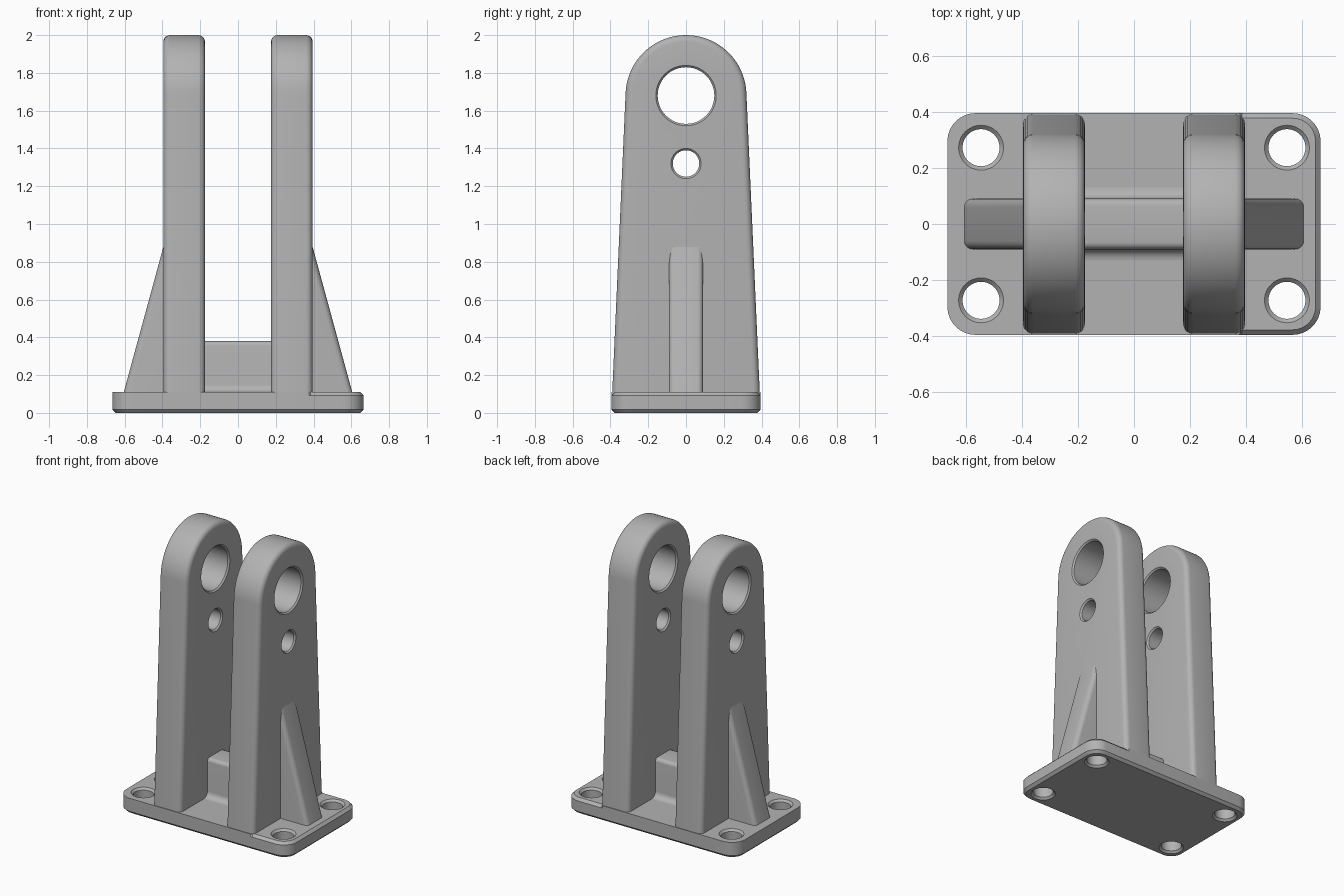
import bpy, bmesh
from math import pi, cos, sin, radians
from mathutils import Matrix

old = bpy.data.objects.get("Cube")
if old:
    bpy.data.objects.remove(old, do_unlink=True)

GREY = (0.45, 0.45, 0.45, 1)
metal = bpy.data.materials.new("plain grey metal")
metal.use_nodes = True
metal.diffuse_color = GREY
metal.node_tree.nodes["Principled BSDF"].inputs["Base Color"].default_value = GREY


def arc(cx, cy, r, start, end, steps):
    """Points on an arc, angles in degrees."""
    angles = [radians(start + (end - start) * i / steps) for i in range(steps + 1)]
    return [(cx + r * cos(a), cy + r * sin(a)) for a in angles]


def loft(name, rings):
    """Closed solid through matching rings of points."""
    bm = bmesh.new()
    loops = [[bm.verts.new(p) for p in ring] for ring in rings]
    n = len(loops[0])
    bm.faces.new(loops[0])
    bm.faces.new(loops[-1])
    for a, b in zip(loops, loops[1:]):
        for i in range(n):
            j = (i + 1) % n
            bm.faces.new((a[i], a[j], b[j], b[i]))
    bmesh.ops.recalc_face_normals(bm, faces=bm.faces)
    mesh = bpy.data.meshes.new(name)
    bm.to_mesh(mesh)
    bm.free()
    mesh.materials.append(metal)
    ob = bpy.data.objects.new(name, mesh)
    bpy.context.collection.objects.link(ob)
    return ob


def round_edges(ob, width, pick):
    """Round the edges chosen by a rule on their two end points."""
    bm = bmesh.new()
    bm.from_mesh(ob.data)
    edges = [e for e in bm.edges if pick(e.verts[0].co, e.verts[1].co)]
    bmesh.ops.bevel(bm, geom=edges, offset=width, segments=5, profile=0.5, affect='EDGES')
    bm.to_mesh(ob.data)
    bm.free()


def drill(ob, place, r, half, rim=0.014):
    """Cut a hole with chamfered rims; place sets its centre and axis."""
    profile = [(-half - rim, r + 2 * rim), (-half + rim, r), (half - rim, r), (half + rim, r + 2 * rim)]
    cutter = loft("hole_cutter", [[(x, y, z) for x, y in arc(0, 0, q, 0, 352.5, 47)] for z, q in profile])
    cutter.data.transform(place)
    cutter.hide_render = True
    mod = ob.modifiers.new("hole", 'BOOLEAN')
    mod.operation = 'DIFFERENCE'
    mod.solver = 'EXACT'
    mod.object = cutter
    bpy.context.view_layer.objects.active = ob
    bpy.ops.object.modifier_apply(modifier=mod.name)
    bpy.data.objects.remove(cutter, do_unlink=True)


def finish(ob):
    bpy.ops.object.select_all(action='DESELECT')
    ob.select_set(True)
    bpy.context.view_layer.objects.active = ob
    bpy.ops.object.shade_smooth_by_angle(angle=radians(32))


# Base plate: rounded corners, chamfered bottom, top chamfer on the left end
HX, HY, LUG_IN, LUG_OUT, TOP = 0.665, 0.395, 0.175, 0.395, 0.11


def outline(inset, split, z):
    r = 0.1
    cx, cy = HX - r, HY - r
    right = [(LUG_OUT - 0.01, -HY + inset)] + arc(cx, -cy, r - inset, -90, 0, 8)
    right += arc(cx, cy, r - inset, 0, 90, 8) + [(LUG_OUT - 0.01, HY - inset)]
    k = 0 if split else inset
    left = [(LUG_OUT - 0.02, HY - k)] + arc(-cx, cy, r - k, 90, 180, 8)
    left += arc(-cx, -cy, r - k, 180, 270, 8) + [(LUG_OUT - 0.02, -HY + k)]
    return [(x, y, z) for x, y in right + left]


base = loft("base_plate", [outline(0.018, False, 0), outline(0, False, 0.018),
                           outline(0, False, TOP - 0.018), outline(0.018, True, TOP)])
for sx in (-1, 1):
    for sy in (-1, 1):
        drill(base, Matrix.Translation((sx * 0.545, sy * 0.272, TOP / 2)), 0.066, TOP / 2)
finish(base)

# Two upright lugs with round heads and pin holes
AXIS, HEAD = 1.68, 0.32
side = [(-0.394, 0.03), (0.394, 0.03)] + arc(0, AXIS, HEAD, 2.5, 177.5, 40)
mid = (LUG_IN + LUG_OUT) / 2
for sx, label in ((-1, "right"), (1, "left")):
    lug = loft(label + "_lug", [[(sx * x, y, z) for y, z in side] for x in (LUG_IN, LUG_OUT)])
    round_edges(lug, 0.035, lambda a, b: abs(a.x - b.x) < 0.001 and max(a.z, b.z) > 0.04)
    for z, r in ((AXIS, 0.15), (1.32, 0.07)):
        place = Matrix.Translation((sx * mid, 0, z)) @ Matrix.Rotation(pi / 2, 4, 'Y')
        drill(lug, place, r, (LUG_OUT - LUG_IN) / 2, 0.01)
    finish(lug)

    # Sloping gusset on the outside of the lug
    slope = [(0.3, 0.05), (0.621, 0.05), (0.3, 1.228)]
    gusset = loft(label + "_gusset", [[(sx * x, y, z) for x, z in slope] for y in (-0.09, 0.09)])
    round_edges(gusset, 0.03, lambda a, b: abs(a.y - b.y) < 0.001 and abs(a.x - b.x) > 0.1
                and abs(a.z - b.z) > 0.1)
    finish(gusset)

# Cross rib between the lugs, with a fillet at its foot and a softened top
half_rib = [(0.13, TOP - 0.03)] + arc(0.13, TOP + 0.04, 0.04, 270, 180, 6) + arc(0.065, 0.355, 0.025, 0, 90, 5)
rib_side = half_rib + [(-y, z) for y, z in reversed(half_rib)]
rib = loft("cross_rib", [[(x, y, z) for y, z in rib_side] for x in (-0.22, 0.22)])
finish(rib)
